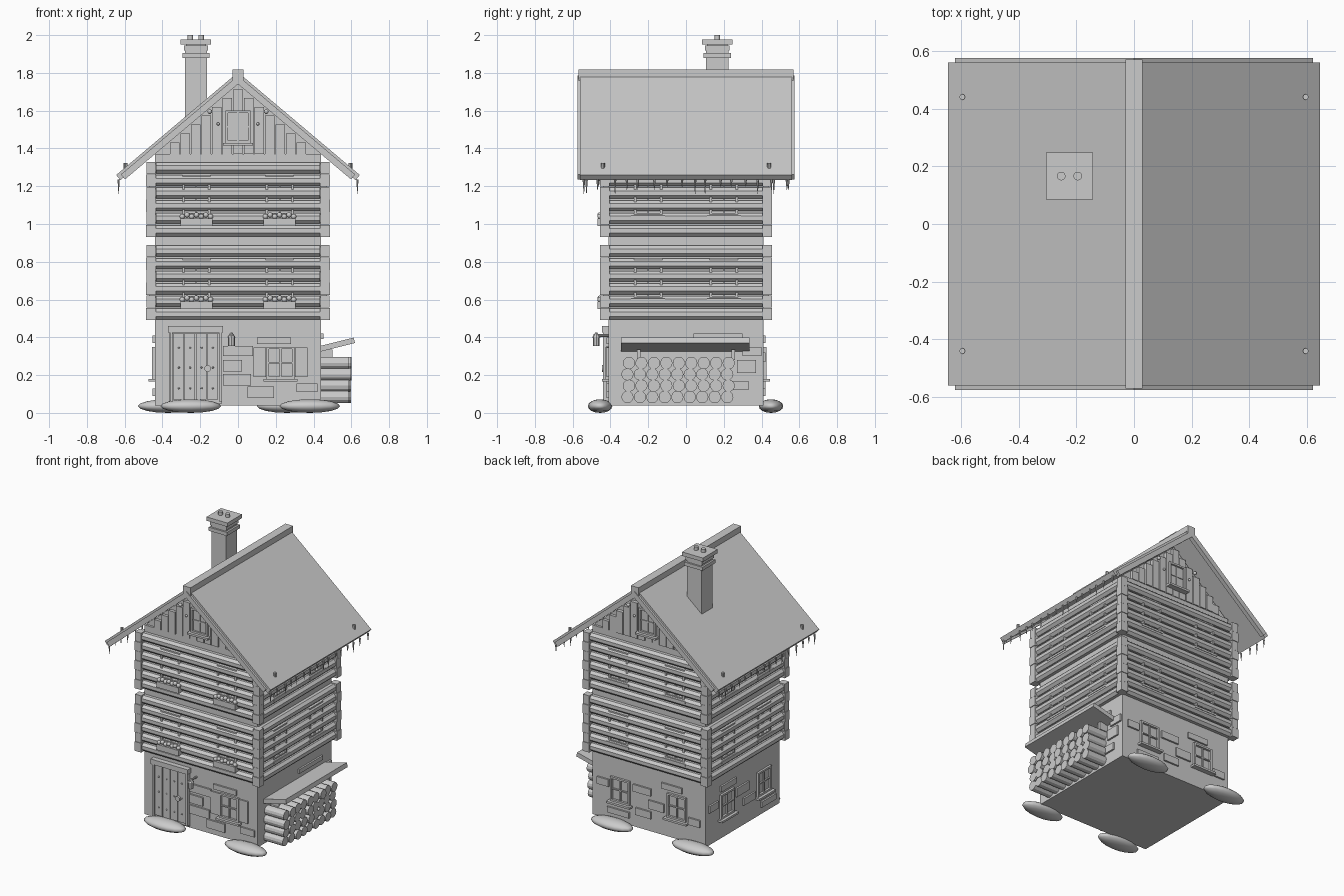
import bpy, bmesh, math, random
from mathutils import Matrix, Vector

if "Cube" in bpy.data.objects:
    bpy.data.objects.remove(bpy.data.objects["Cube"])

random.seed(4)
grey = bpy.data.materials.new("plain_grey")
grey.diffuse_color = (0.6, 0.6, 0.6, 1)
grey.use_nodes = True
grey.node_tree.nodes["Principled BSDF"].inputs["Base Color"].default_value = grey.diffuse_color
parts = {}
FACES = {"front": (0, .41), "right": (1, .44), "back": (2, .41), "left": (3, .44)}
SLOPE = .843
ANG = math.atan(SLOPE)


def bm_for(name):
    return parts.setdefault(name, bmesh.new())


def cube(name, lo, hi, m=Matrix()):
    c = [(a + b) / 2 for a, b in zip(lo, hi)]
    s = [b - a for a, b in zip(lo, hi)]
    bmesh.ops.create_cube(bm_for(name), size=1, matrix=m @ Matrix.Translation(c) @ Matrix.Diagonal((*s, 1)))


def rod(name, a, b, r, r2=None, n=8, turn=0.0):
    a, b = Vector(a), Vector(b)
    q = (b - a).to_track_quat('Z', 'Y').to_matrix().to_4x4()
    m = Matrix.Translation((a + b) / 2) @ q @ Matrix.Rotation(turn, 4, 'Z')
    bmesh.ops.create_cone(bm_for(name), cap_ends=True, segments=n, radius1=r,
                          radius2=r if r2 is None else r2, depth=(b - a).length, matrix=m)


def ball(name, c, r):
    bmesh.ops.create_uvsphere(bm_for(name), u_segments=16, v_segments=8, radius=1,
                              matrix=Matrix.Translation(c) @ Matrix.Diagonal((*r, 1)))


def wall(name, face, u0, u1, z0, z1, d0, d1):
    """Box on a wall: u along it, d outward from its surface."""
    k, dist = FACES[face]
    cube(name, (u0, -dist - d1, z0), (u1, -dist - d0, z1), Matrix.Rotation(k * math.pi / 2, 4, 'Z'))


def window(name, face, u, z0, z1, w, d=.012, sill=.02, bars=1):
    h, t = w / 2, .013
    for s in (-1, 1):
        wall(name, face, u + s * (h - t / 2) - t / 2, u + s * (h - t / 2) + t / 2, z0, z1, -.01, d)
    for z in (z0, z1 - t):
        wall(name, face, u - h, u + h, z, z + t, -.01, d)
    wall(name, face, u - .004, u + .004, z0, z1, -.01, d * .7)
    for i in range(bars):
        z = z0 + (z1 - z0) * (i + 1) / (bars + 1)
        wall(name, face, u - h, u + h, z - .004, z + .004, -.01, d * .7)
    wall(name + "_sill", face, u - h - .015, u + h + .015, z0 - .014, z0, -.01, d + sill)


def prism(name, pts, y0, y1):
    bm = bm_for(name)
    f = bm.faces.new([bm.verts.new((x, y0, z)) for x, z in pts])
    new = bmesh.ops.extrude_face_region(bm, geom=[f])["geom"]
    bmesh.ops.translate(bm, vec=(0, y1 - y0, 0), verts=[v for v in new if isinstance(v, bmesh.types.BMVert)])


# Core walls and gable
cube("house_walls", (-.44, -.41, .04), (.44, .41, 1.37))
prism("gable_wall", [(-.44, 1.37), (.44, 1.37), (0, 1.745)], -.395, .395)

# Log storeys with stacked corner blocks
N = 6
for base in (.49, .93):
    p = .4 / N
    for i in range(N):
        z = base + p * (i + .5)
        for face, (k, dist) in FACES.items():
            half = .435 if k % 2 == 0 else .405
            m = Matrix.Rotation(k * math.pi / 2, 4, 'Z')
            rod("wall_logs", m @ Vector((-half, -dist - .01, z)), m @ Vector((half, -dist - .01, z)),
                .031, turn=math.pi / 8)
        for sx in (-1, 1):
            for sy in (-1, 1):
                g = .004 * (i % 2)
                x, y = sx * .46, sy * .43
                cube("corner_blocks", (x - .026 + g / 2, y - .026 + g / 2, z - p / 2 + .001),
                     (x + .026 - g / 2, y + .026 - g / 2, z + p / 2 - .001))
    # Storey windows set between the logs
    for face in FACES:
        for u in (-.22, .22) if face in ("front", "back") else (-.2, .2):
            window("storey_windows", face, u, base + .115, base + .33, .15, .03, .012, 2)

# Flower boxes
for base in (.55, .99):
    for u in (-.22, .22):
        wall("flower_box", "front", u - .085, u + .085, base, base + .04, 0, .058)
        for i in range(7):
            ball("flowers", (u - .075 + i * .025, -.455, base + .05 + .008 * (i % 2)), (.014, .014, .014))

# Gable planks, attic windows and hanging ornaments
for face in ("front", "back"):
    for i in range(-7, 8):
        x = i * .056
        top = 1.735 - SLOPE * (abs(x) + .024)
        if top > 1.39:
            wall("gable_planks", face, x - .025, x + .025, 1.37, top, -.02, .004 + .006 * random.random())
    wall("attic_pane", face, -.06, .06, 1.43, 1.6, -.02, .012)
    window("attic_window", face, 0, 1.43, 1.6, .13, .025)
    s = -1 if face == "front" else 1
    for x in (-.15, .15):
        ball("gable_ornaments", (x, s * .425, 1.595), (.012, .012, .012))
        ball("gable_ornaments", (x * .7, s * .425, 1.53), (.008, .008, .008))

# Roof slabs, bargeboards, knobs and icicles
for s in (-1, 1):
    def slab(name, x1, top, thick, y0, y1):
        pts = [(0, top), (s * x1, top - SLOPE * x1),
               (s * (x1 - thick * math.sin(ANG)), top - SLOPE * x1 - thick * math.cos(ANG)),
               (0, top - thick / math.cos(ANG))]
        prism(name, pts, y0, y1)
    slab("roof_panel", .645, 1.803, .035, -.56, .56)
    for y in (-1, 1):
        slab("bargeboards", .62, 1.785, .034, y * .545, y * .575)
        rod("roof_knobs", (s * .595, y * .44, 1.285), (s * .595, y * .44, 1.322), .01)
    for i in range(16):
        y = -.53 + i * .071 + random.uniform(-.015, .015)
        rod("icicles", (s * .632, y, 1.235), (s * .632, y, 1.215 - random.choice((.02, .035, .055))), .007, .001, 6)
cube("ridge_cap", (-.03, -.57, 1.755), (.03, .57, 1.818))

# Chimney with collars and pots
for x0, x1, y0, y1, z0, z1 in ((-.28, -.165, .105, .225, 1.5, 1.93), (-.293, -.152, .093, .237, 1.88, 1.905),
                               (-.287, -.158, .1, .231, 1.918, 1.945), (-.305, -.142, .085, .247, 1.95, 1.977)):
    cube("chimney", (x0, y0, z0), (x1, y1, z1))
cube("chimney", (-.275, .11, 1.93), (-.17, .22, 1.95))
for x in (-.252, -.195):
    rod("chimney_pots", (x, .166, 1.97), (x, .166, 2.0), .015, n=12)

# Door with planks, studs, ring and lintel
wall("door_frame", "front", -.365, -.085, .05, .42, 0, .012)
wall("door_lintel", "front", -.37, -.08, .425, .46, 0, .035)
for i in range(4):
    u = -.343 + i * .06
    wall("door_planks", "front", u, u + .056, .07, .42, 0, .022)
    for z in (.13, .24, .345):
        ball("door_studs", (u + .03, -.433, z), (.005, .005, .005))
for u in (-.36, -.1):
    wall("door_posts", "front", u, u + .014, .06, .425, 0, .03)
rod("door_ring", (-.16, -.43, .235), (-.16, -.445, .235), .018, n=12)

# Lantern on a bracket
rod("lantern", (-.035, -.41, .41), (-.035, -.49, .41), .007)
rod("lantern", (-.035, -.475, .355), (-.035, -.475, .4), .018)
rod("lantern", (-.035, -.475, .4), (-.035, -.475, .425), .022, .005)

# Ground floor windows with shutters
for face, us in (("front", (.225,)), ("back", (-.22, .22)), ("left", (-.18, .23))):
    for u in us:
        window("ground_windows", face, u, .18, .35, .15, .015, .02)
        if face == "front":
            for s in (-1, 1):
                wall("shutters", face, u + s * .11 - .033, u + s * .11 + .033, .19, .345, 0, .01)

# Raised wall stones
STONES = {"front": [(-.08, .08, .30, .355), (-.08, .02, .22, .28), (-.08, .07, .145, .205), (.05, .19, .08, .14),
                    (.1, .28, .365, .4), (.31, .42, .11, .155)],
          "right": [(.27, .37, .21, .28), (.24, .33, .12, .17), (.3, .4, .3, .35), (.04, .3, .39, .42)],
          "back": [(-.4, -.31, .27, .32), (-.12, .02, .29, .34), (0, .12, .2, .26), (-.1, .02, .13, .18),
                   (.31, .4, .17, .22), (.1, .26, .37, .41), (-.32, -.15, .09, .13)],
          "left": [(-.38, -.28, .27, .32), (-.08, .06, .27, .33), (0, .13, .18, .23), (-.25, -.08, .37, .41),
                   (.2, .36, .09, .13)]}
for face, rows in STONES.items():
    for r in rows:
        wall("wall_stones", face, *r, 0, .012)

# Firewood stack under a sloping shelf
for row in range(4):
    for i in range(9):
        y = -.31 + i * .066 + (.008 if row % 2 else 0)
        z = .084 + row * .06
        rod("firewood", (.44, y, z), (.595 + random.uniform(-.01, .005), y, z), .0325, n=12)
tilt = Matrix.Translation((.44, 0, .325)) @ Matrix.Rotation(-math.radians(14), 4, 'Y')
cube("firewood_shelter", (0, -.345, 0), (.185, .335, .03), tilt)
for y in (-.25, .25):
    cube("shelter_brackets", (.44, y - .01, .28), (.5, y + .01, .335))

# Snow mounds at the corners
for x, y in ((-.25, -.455), (.38, -.455), (-.37, .45), (.26, .45)):
    ball("ground_mounds", (x, y, .036), (.16, .065, .036))

# Turn every part into an object
for name, bm in parts.items():
    bmesh.ops.recalc_face_normals(bm, faces=bm.faces)
    me = bpy.data.meshes.new(name)
    bm.to_mesh(me)
    bm.free()
    me.materials.append(grey)
    ob = bpy.data.objects.new(name, me)
    bpy.context.collection.objects.link(ob)
    if name in ("ground_mounds", "flowers", "gable_ornaments", "chimney_pots"):
        for f in me.polygons:
            f.use_smooth = len(f.vertices) <= 4
